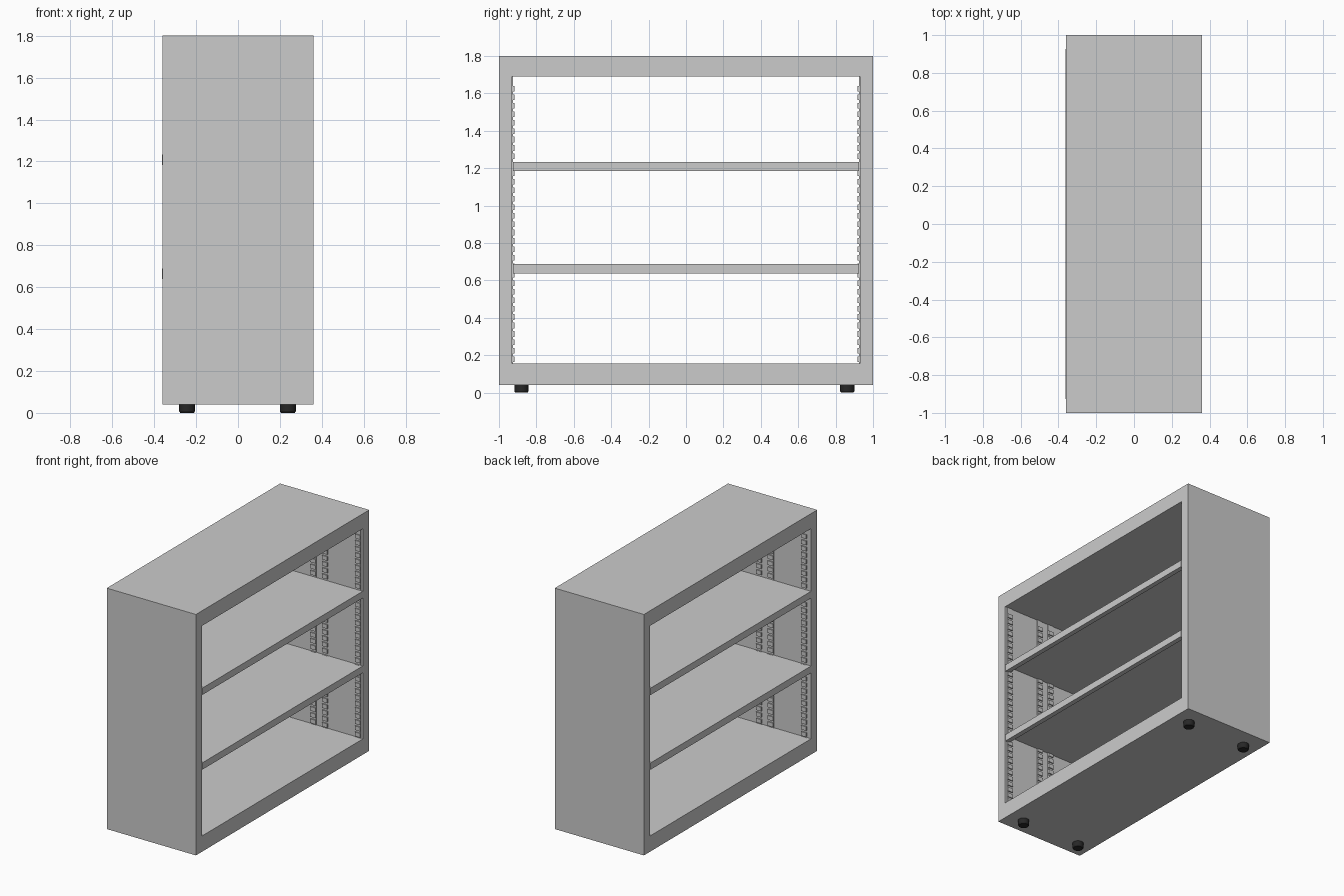
import bpy, bmesh, math

if "Cube" in bpy.data.objects:
    bpy.data.objects.remove(bpy.data.objects["Cube"])


def finish(name, bm):
    bmesh.ops.recalc_face_normals(bm, faces=bm.faces)
    me = bpy.data.meshes.new(name)
    bm.to_mesh(me)
    bm.free()
    ob = bpy.data.objects.new(name, me)
    bpy.context.collection.objects.link(ob)
    return ob


def add_box(bm, x0, x1, y0, y1, z0, z1):
    vs = bmesh.ops.create_cube(bm, size=1)["verts"]
    for v in vs:
        v.co.x = (x0 + x1) / 2 + v.co.x * (x1 - x0)
        v.co.y = (y0 + y1) / 2 + v.co.y * (y1 - y0)
        v.co.z = (z0 + z1) / 2 + v.co.z * (z1 - z0)


# Open-fronted, open-backed case: rectangular ring extruded along x
D = 0.36
Z0, Z1 = 0.04, 1.80
IY, IZ0, IZ1 = 0.93, 0.155, 1.69
bm = bmesh.new()
outer = [(-1, Z0), (1, Z0), (1, Z1), (-1, Z1)]
inner = [(-IY, IZ0), (IY, IZ0), (IY, IZ1), (-IY, IZ1)]
o = [bm.verts.new((-D, y, z)) for y, z in outer]
i = [bm.verts.new((-D, y, z)) for y, z in inner]
ring = []
for k in range(4):
    n = (k + 1) % 4
    ring.append(bm.faces.new((o[k], o[n], i[n], i[k])))
ext = bmesh.ops.extrude_face_region(bm, geom=ring, use_keep_orig=True)
for g in ext["geom"]:
    if isinstance(g, bmesh.types.BMVert):
        g.co.x = D
finish("case", bm)

# Folded sheet shelves: top plate, two front lips, return flanges
T = 0.007
SHELF = [(-0.362, 0.0), (0.360, 0.0), (0.360, -0.05), (0.325, -0.05),
         (0.325, -0.05 + T), (0.360 - T, -0.05 + T), (0.360 - T, -T),
         (-0.362 + T, -T), (-0.362 + T, -0.05 + T), (-0.327, -0.05 + T),
         (-0.327, -0.05), (-0.362, -0.05)]
for name, top in (("lower_shelf", 0.688), ("upper_shelf", 1.234)):
    bm = bmesh.new()
    face = bm.faces.new([bm.verts.new((x, -0.926, top + z)) for x, z in SHELF])
    ext = bmesh.ops.extrude_face_region(bm, geom=[face], use_keep_orig=True)
    for g in ext["geom"]:
        if isinstance(g, bmesh.types.BMVert):
            g.co.y = 0.926
    finish(name, bm)

# Shelf support strips with raised tabs on both side walls
PITCH = 0.0452
COUNT = int((IZ1 - IZ0) / PITCH)
for side, label in ((-1, "front"), (1, "back")):
    for n, cx in enumerate((-0.307, -0.038, 0.057, 0.322)):
        bm = bmesh.new()
        add_box(bm, cx - 0.021, cx + 0.021, *sorted((side * 0.926, side * 0.931)), IZ0, IZ1)
        for k in range(COUNT):
            z = IZ0 + 0.008 + k * PITCH
            add_box(bm, cx - 0.021, cx + 0.021,
                    *sorted((side * 0.918, side * 0.927)), z, z + 0.03)
        finish(f"{label}_support_strip_{n + 1}", bm)

# Black levelling feet with a chamfered lower edge
black = bpy.data.materials.new("black_rubber")
black.diffuse_color = (0.02, 0.02, 0.02, 1)
black.use_nodes = True
black.node_tree.nodes["Principled BSDF"].inputs["Base Color"].default_value = black.diffuse_color
for x in (-0.243, 0.238):
    for y in (-0.88, 0.862):
        bm = bmesh.new()
        for r1, r2, za, zb in ((0.033, 0.038, 0.0, 0.008), (0.038, 0.038, 0.008, 0.042)):
            vs = bmesh.ops.create_cone(bm, cap_ends=True, segments=32, radius1=r1,
                                       radius2=r2, depth=zb - za)["verts"]
            bmesh.ops.translate(bm, verts=vs, vec=(x, y, (za + zb) / 2))
        foot = finish("foot", bm)
        foot.data.materials.append(black)
        bpy.ops.object.select_all(action="DESELECT")
        foot.select_set(True)
        bpy.context.view_layer.objects.active = foot
        bpy.ops.object.shade_smooth_by_angle(angle=math.radians(30))
